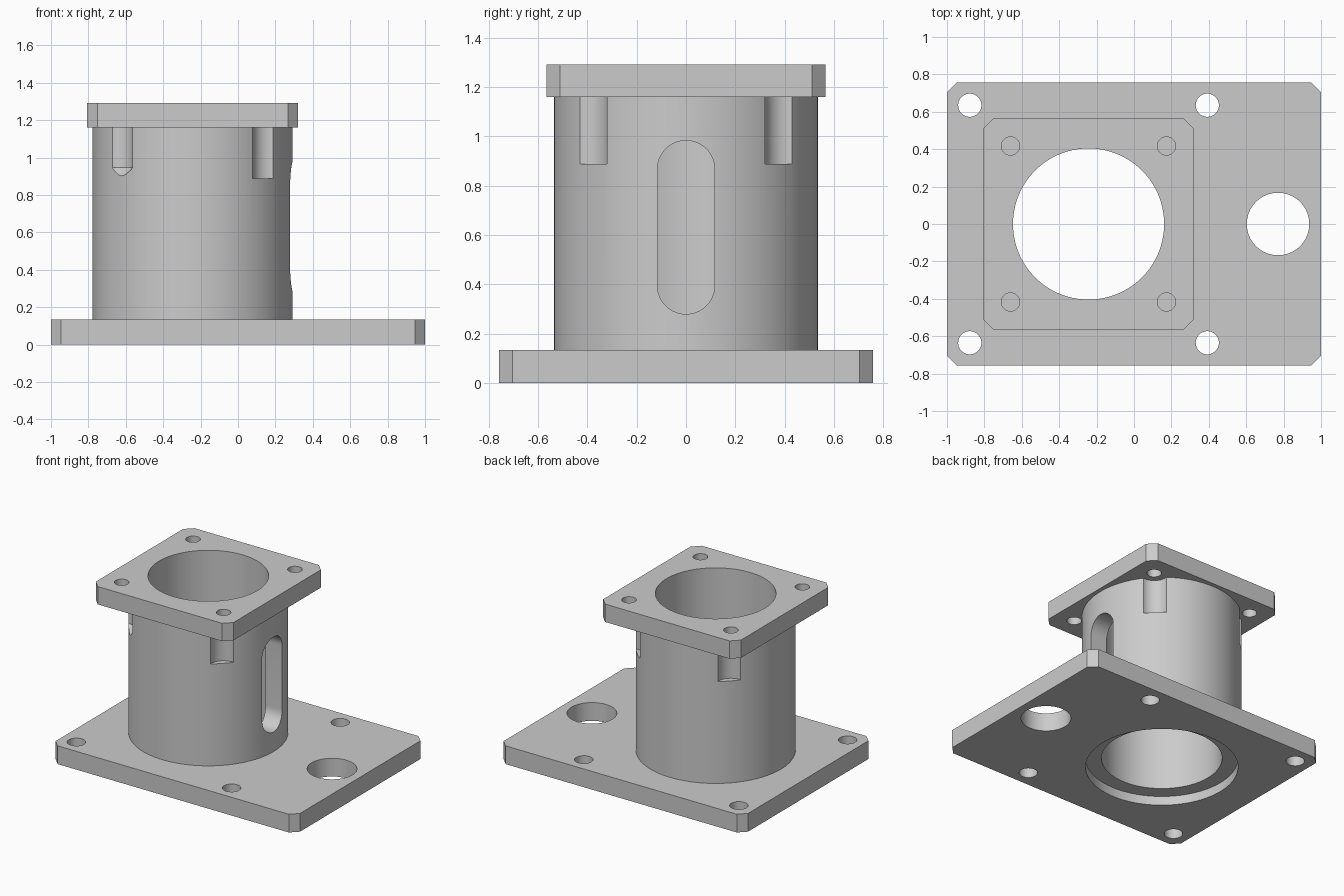
import bpy, bmesh
from math import sin, cos, pi, radians
from mathutils import Matrix

if "Cube" in bpy.data.objects:
    bpy.data.objects.remove(bpy.data.objects["Cube"])

CX = -0.243            # tube axis
BASE_T, TUBE_TOP, TOP = 0.135, 1.16, 1.292
X_AXIS = Matrix(((0, 0, 1, 0), (1, 0, 0, 0), (0, 1, 0, 0), (0, 0, 0, 1)))  # extrude along x


def prism(name, pts, z0, z1, matrix=None):
    """Extrude a flat outline from z0 to z1."""
    bm = bmesh.new()
    face = bm.faces.new([bm.verts.new((x, y, z0)) for x, y in pts])
    ext = bmesh.ops.extrude_face_region(bm, geom=[face])["geom"]
    for v in ext:
        if isinstance(v, bmesh.types.BMVert):
            v.co.z = z1
    bmesh.ops.recalc_face_normals(bm, faces=bm.faces)
    if matrix:
        bm.transform(matrix)
    me = bpy.data.meshes.new(name)
    bm.to_mesh(me)
    bm.free()
    ob = bpy.data.objects.new(name, me)
    bpy.context.collection.objects.link(ob)
    return ob


def arc(cx, cy, r, a0, a1, n):
    return [(cx + r * cos(a0 + (a1 - a0) * i / n), cy + r * sin(a0 + (a1 - a0) * i / n))
            for i in range(n + 1)]


def cylinder(name, x, y, r, z0, z1, n=48):
    return prism(name, arc(x, y, r, 0, 2 * pi, n)[:-1], z0, z1)


def plate(name, cx, hx, hy, c, z0, z1):
    """Rectangular plate with chamfered corners."""
    q = [(hx, hy - c), (hx - c, hy), (c - hx, hy), (-hx, hy - c),
         (-hx, c - hy), (c - hx, -hy), (hx - c, -hy), (hx, c - hy)]
    return prism(name, [(cx + x, y) for x, y in q], z0, z1)


def combine(target, tool, op="DIFFERENCE"):
    tool.hide_render = True
    mod = target.modifiers.new(op.title(), "BOOLEAN")
    mod.operation, mod.solver, mod.object = op, "EXACT", tool
    bpy.context.view_layer.objects.active = target
    bpy.ops.object.modifier_apply(modifier=mod.name)
    bpy.data.objects.remove(tool)


corners = [(sx, sy) for sx in (-1, 1) for sy in (-1, 1)]

# Tube with screw clearance grooves; the front left one has a drill-point bottom
body = cylinder("flanged_housing", CX, 0, 0.535, 0.09, 1.23, 128)
for sx, sy in corners:
    x, y, r = CX + sx * 0.417, sy * 0.417, 0.098
    pointed = (sx, sy) == (-1, -1)
    tool = cylinder("groove_cutter", x, y, r, 0.946 if pointed else 0.889, 1.4)
    if pointed:
        bm = bmesh.new()
        bm.from_mesh(tool.data)
        bottom = min(bm.faces, key=lambda f: f.calc_center_median().z)
        tip = bmesh.ops.poke(bm, faces=[bottom])["verts"][0]
        tip.co.z -= r
        bm.to_mesh(tool.data)
        bm.free()
    combine(body, tool)

# Base plate and top flange
combine(body, plate("base_plate", 0, 1, 0.757, 0.054, 0, BASE_T), "UNION")
combine(body, plate("top_flange", CX, 0.564, 0.565, 0.055, TUBE_TOP, TOP), "UNION")

# Main bore and the shallow recess underneath
combine(body, cylinder("bore_cutter", CX, 0, 0.404, -0.2, 1.5, 128))
combine(body, cylinder("recess_cutter", CX, 0, 0.511, -0.2, 0.067, 128))

# Mounting holes in flange and base, cable hole
for sx, sy in corners:
    combine(body, cylinder("flange_hole", CX + sx * 0.417, sy * 0.417, 0.049, 1.1, 1.5))
    combine(body, cylinder("base_hole", CX + sx * 0.635, sy * 0.635, 0.062, -0.2, 0.3))
combine(body, cylinder("cable_hole", 0.77, 0, 0.167, -0.2, 0.3, 64))

# Upright slot through the right wall
R = 0.116
slot = arc(0, 0.983 - R, R, 0, pi, 24) + arc(0, 0.28 + R, R, pi, 2 * pi, 24)
combine(body, prism("slot_cutter", slot, CX, 0.6, X_AXIS))

# Smooth round walls, sharp edges
bpy.ops.object.select_all(action="DESELECT")
body.select_set(True)
bpy.context.view_layer.objects.active = body
bpy.ops.object.shade_smooth_by_angle(angle=radians(30))
